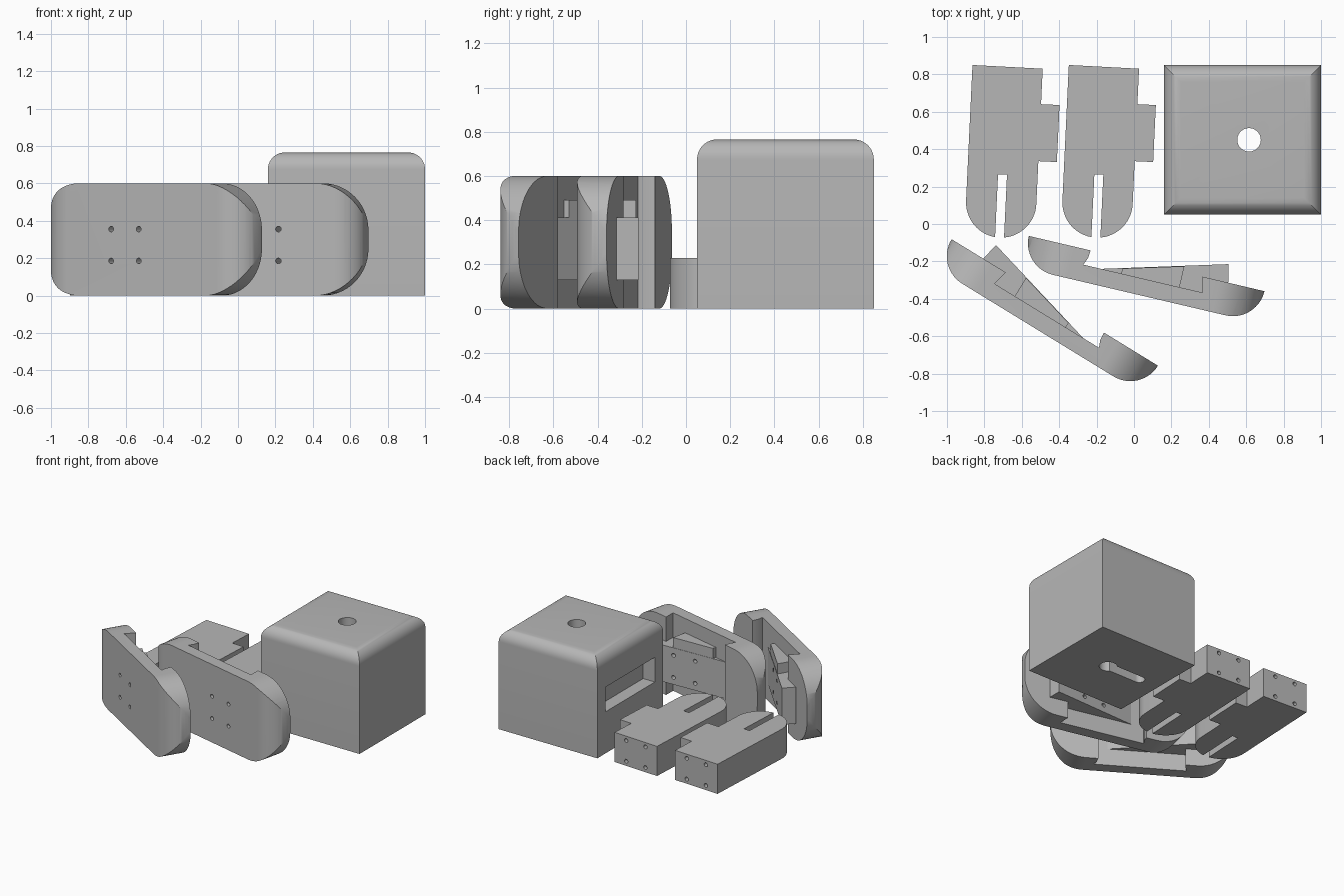
import bpy, bmesh, math
from mathutils import Matrix, Vector

cube = bpy.data.objects.get("Cube")
if cube:
    bpy.data.objects.remove(cube, do_unlink=True)

grey = bpy.data.materials.new("plain_grey")
grey.use_nodes = True
grey.diffuse_color = (0.47, 0.47, 0.47, 1)
grey.node_tree.nodes["Principled BSDF"].inputs["Base Color"].default_value = (0.47, 0.47, 0.47, 1)

ALONG_Y = Matrix.Rotation(math.pi / 2, 4, 'X')   # turns a prism's depth from z to -y
PI = math.pi


def arc(cx, cy, r, start, end, steps=14):
    """Points on an arc, angles in degrees."""
    out = []
    for i in range(steps + 1):
        a = math.radians(start + (end - start) * i / steps)
        out.append((cx + r * math.cos(a), cy + r * math.sin(a)))
    return out


def prism(name, points, low, high, matrix=None):
    """Extrude an outline from low to high."""
    bm = bmesh.new()
    face = bm.faces.new([bm.verts.new((x, y, low)) for x, y in points])
    moved = bmesh.ops.extrude_face_region(bm, geom=[face])["geom"]
    verts = [g for g in moved if isinstance(g, bmesh.types.BMVert)]
    bmesh.ops.translate(bm, verts=verts, vec=(0, 0, high - low))
    if matrix:
        bm.transform(matrix)
    bmesh.ops.recalc_face_normals(bm, faces=bm.faces[:])
    mesh = bpy.data.meshes.new(name)
    bm.to_mesh(mesh)
    bm.free()
    mesh.materials.append(grey)
    obj = bpy.data.objects.new(name, mesh)
    bpy.context.collection.objects.link(obj)
    return obj


def combine(obj, other, operation='DIFFERENCE'):
    """Apply a boolean and discard the helper."""
    other.hide_render = True
    mod = obj.modifiers.new("cut", 'BOOLEAN')
    mod.object, mod.operation, mod.solver = other, operation, 'EXACT'
    bpy.context.view_layer.objects.active = obj
    bpy.ops.object.modifier_apply(modifier=mod.name)
    bpy.data.objects.remove(other, do_unlink=True)


def smooth(obj):
    bpy.ops.object.select_all(action='DESELECT')
    obj.select_set(True)
    bpy.context.view_layer.objects.active = obj
    bpy.ops.object.shade_smooth_by_angle(angle=math.radians(30))


def rect(x0, y0, x1, y1):
    return [(x0, y0), (x1, y0), (x1, y1), (x0, y1)]


def circle(x, y, r):
    return arc(x, y, r, 0, 345, 23)


# Main box with rounded top edges
box = prism("main_box", rect(0.16, 0.05, 1.0, 0.85), 0, 0.765)
bm = bmesh.new()
bm.from_mesh(box.data)
top = [e for e in bm.edges if all(v.co.z > 0.7 for v in e.verts)]
bmesh.ops.bevel(bm, geom=top, offset=0.09, segments=10, profile=0.5, affect='EDGES')
bm.to_mesh(box.data)
bm.free()

# Box openings: through hole, rounded slot underneath, side pocket
combine(box, prism("hole_cutter", circle(0.615, 0.45, 0.063), -0.1, 1))
slot = arc(0.33, 0.45, 0.04, 90, 270) + [(0.615, 0.41), (0.615, 0.49)]
combine(box, prism("slot_cutter", slot, -0.1, 0.2))
combine(box, prism("pocket_cutter", rect(0.1, 0.15, 0.26, 0.75), 0.32, 0.51))
smooth(box)


# Two flat blocks with a rounded slotted end and a side tab
def make_block(name, x):
    half, length, gap = 0.188, 0.727, 0.024
    a = math.degrees(math.asin(gap / half))
    outline = [(half, 0.725), (-half, length)]
    outline += arc(0, 0, half, 180, 270 - a)
    outline += [(-gap, 0.15), (gap, 0.15)]
    outline += arc(0, 0, half, 270 + a, 360)
    outline += [(half, 0.23), (0.287, 0.23), (0.287, 0.535), (half, 0.535)]
    block = prism(name, outline, 0, 0.228)
    for hx in (-0.085, 0.085):
        for hz in (0.035, 0.195):
            combine(block, prism("screw_cutter", circle(hx, hz, 0.015), -0.8, -0.62, ALONG_Y))
    smooth(block)
    block.matrix_world = Matrix.Translation((x, 0.115, 0)) @ Matrix.Rotation(math.radians(-2.7), 4, 'Z')


make_block("left_block", -0.195)
make_block("right_block", -0.71)


# Two upright side plates with thick rounded ends, a wedge and a small lug
def make_plate(side, x, y, angle, m):
    place = Matrix.Translation((x, y, 0)) @ Matrix.Rotation(math.radians(angle), 4, 'Z')

    def flip(points):
        return [(m * px, py) for px, py in points]

    end, thick, floor, height = 0.647, 0.173, 0.09, 0.6
    c = end - thick
    outline = arc(-c, thick, thick, 180, 270) + arc(c, thick, thick, 270, 360)
    outline += [(0.308, thick), (0.326, floor)]
    outline += [(-0.328, floor), (-0.312, 0.13), (-0.308, thick)]
    plate = prism(side + "_plate", flip(outline), 0, height)

    # Round the plate's corners as seen from its face
    r = 0.25
    face = []
    for sx, sz, start in ((1, 1, 0), (-1, 1, 90), (-1, 0, 180), (1, 0, 270)):
        cz = height - r if sz else r
        face += arc(sx * (end - r), cz, r, start, start + 90)
    combine(plate, prism("corner_cutter", face, -0.5, 0.5, ALONG_Y), 'INTERSECT')

    wedge_outline = [(-0.23, floor - 0.01), (-0.23, floor), (0.427, 0.27),
                     (0.448, 0.18), (0.44, floor - 0.01)]
    wedge = prism(side + "_wedge", flip(wedge_outline), 0.13, 0.412)
    lug_outline = [(-0.12, 0.08), (-0.12, 0.118), (0.2, 0.205), (0.2, 0.08)]
    lug = prism(side + "_lug", flip(lug_outline), 0.412, 0.49)

    for hx in (0.02, 0.193):
        for hz in (0.185, 0.355):
            for part in (plate, wedge):
                combine(part, prism("screw_cutter", circle(m * hx, hz, 0.015), -0.5, 0.1, ALONG_Y))
    smooth(plate)
    for part in (plate, wedge, lug):
        part.matrix_world = place


make_plate("left", 0.028, -0.38, -13.2, 1)
make_plate("right", -0.514, -0.567, -31.5, -1)
